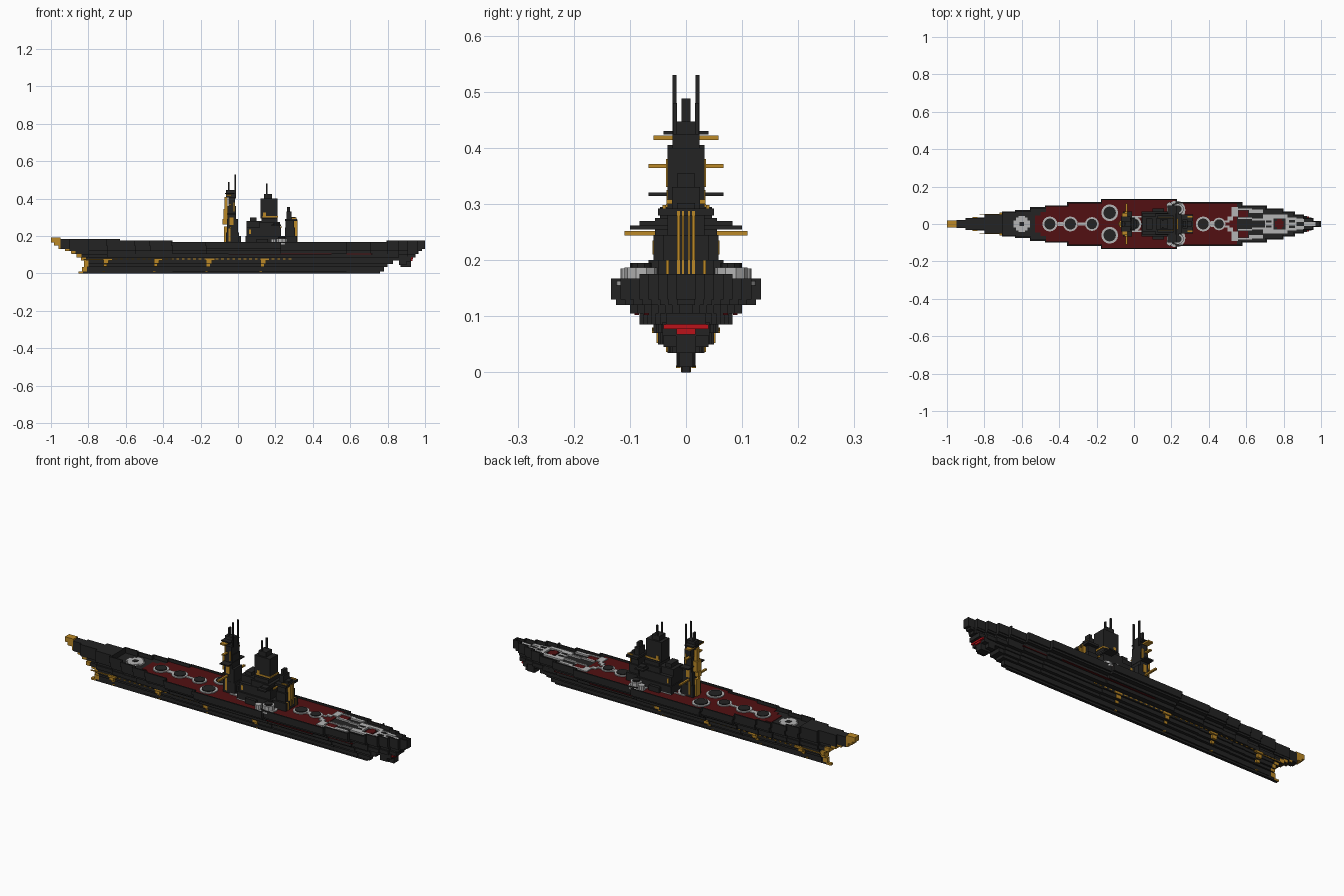
import bpy, bmesh, math

if "Cube" in bpy.data.objects:
    bpy.data.objects.remove(bpy.data.objects["Cube"], do_unlink=True)


def material(name, r, g, b):
    m = bpy.data.materials.new(name)
    m.use_nodes = True
    m.diffuse_color = (r, g, b, 1)
    m.node_tree.nodes["Principled BSDF"].inputs["Base Color"].default_value = (r, g, b, 1)
    return m


BLACK = material("black", 0.017, 0.017, 0.017)
RED = material("deck red", 0.085, 0.005, 0.006)
GLOW = material("bright red", 0.5, 0.006, 0.01)
GOLD = material("gold", 0.5, 0.25, 0.02)
GREY = material("light grey", 0.46, 0.46, 0.46)


def finish(name, bm, mat):
    bmesh.ops.recalc_face_normals(bm, faces=bm.faces[:])
    me = bpy.data.meshes.new(name)
    bm.to_mesh(me)
    bm.free()
    me.materials.append(mat)
    ob = bpy.data.objects.new(name, me)
    bpy.context.collection.objects.link(ob)
    return ob


def blocks(name, mat, boxes):
    """Boxes x0,x1,y0,y1,z0,z1; a y0 of None is centred, any other is mirrored."""
    bm = bmesh.new()
    for x0, x1, y0, y1, z0, z1 in boxes:
        spans = [(-y1, y1)] if y0 is None else [(y0, y1), (-y1, -y0)]
        for a, b in spans:
            vs = bmesh.ops.create_cube(bm, size=1)["verts"]
            for v in vs:
                v.co = (x1 if v.co.x > 0 else x0, b if v.co.y > 0 else a, z1 if v.co.z > 0 else z0)
    return finish(name, bm, mat)


def discs(name, mat, items, sides=16):
    """Upright cylinders x,y,radius,z0,z1; mirrored when y is not zero."""
    bm = bmesh.new()
    for x, y, r, z0, z1 in items:
        for s in ((1, -1) if y else (1,)):
            vs = bmesh.ops.create_cone(bm, cap_ends=True, segments=sides, radius1=r,
                                       radius2=r, depth=z1 - z0)["verts"]
            bmesh.ops.translate(bm, verts=vs, vec=(x, s * y, (z0 + z1) / 2))
    return finish(name, bm, mat)


def prism(name, mat, steps, z0, z1):
    """Stepped plan outline from (x0, x1, half width) spans, extruded upwards."""
    side = []
    for x0, x1, h in steps:
        side += [(x0, h), (x1, h)]
    pts = side + [(x, -h) for x, h in reversed(side)]
    bm = bmesh.new()
    f = bm.faces.new([bm.verts.new((x, y, z0)) for x, y in pts])
    ext = bmesh.ops.extrude_face_region(bm, geom=[f])
    bmesh.ops.translate(bm, verts=[g for g in ext["geom"] if isinstance(g, bmesh.types.BMVert)],
                        vec=(0, 0, z1 - z0))
    return finish(name, bm, mat)


# Plan of the hull: start of each span and its half width
PLAN = [(-1, .016), (-.95, .022), (-.9, .033), (-.8, .05), (-.7, .067), (-.63, .075), (-.55, .09),
        (-.47, .1), (-.35, .117), (-.17, .134), (.23, .117), (.58, .1), (.71, .083), (.8, .067),
        (.86, .05), (.91, .033), (.96, .017), (1, 0)]
SPANS = [(a[0], b[0], a[1]) for a, b in zip(PLAN, PLAN[1:])]


def clip(xa, xb, width):
    out = []
    for x0, x1, h in SPANS:
        a, b = max(x0, xa), min(x1, xb)
        if b > a:
            out.append((a, b, width(h)))
    return out


# Hull layers: z0, z1, half width, bow x, stern x
LAYERS = [(0, .01, .008, -.85, .76), (.01, .035, .017, -.83, .78), (.035, .05, .033, -.82, .80),
          (.05, .07, .05, -.82, .83), (.07, .085, .058, -.835, .87), (.085, .105, .083, -.86, .95),
          (.105, .12, .1, -.89, .965), (.12, .13, .125, -.92, .985), (.13, .155, .134, -.955, 1)]
stem = []
for i, (z0, z1, w, xa, xb) in enumerate(LAYERS):
    p = 1 if w > .09 else .6
    steps = clip(xa, xb, lambda h: max(.007, w * (h / .134) ** p))
    prism(f"hull_layer_{i + 1}", BLACK, steps, z0, z1)
    stem.append((xa - .004, xa + .022, None, steps[0][2] + .002, z0 + .0005, z1 + .0005))

# Gold stem and bow cap
stem += [(-.985, -.93, None, .018, .15, .165), (-1, -.95, None, .018, .165, .191),
         (-.825, -.67, .0505, .054, .072, .078)]
blocks("bow_stem", GOLD, stem)

# Bulwark around the deck, closed across each step
rail = []
for i, (x0, x1, h) in enumerate(SPANS):
    top = .19 if x0 < -.95 else .183 if x0 < -.64 else .175 if x0 < -.36 or x0 > .79 else .167
    if x1 <= -.7:
        rail.append((x0 + (.03 if i == 0 else 0), x1, None, h, .15, top))
    else:
        rail.append((x0, x1, h - .007, h, .15, top))
    if i and x1 > -.7:
        g = SPANS[i - 1][2]
        x = x0 if h < g else x0 - .007
        rail.append((x - (.007 if h < g else 0), x + (0 if h < g else .007), min(g, h) - .007,
                     max(g, h), .15, top))
rail.append((.99, 1, None, .017, .13, .175))
blocks("bulwark", BLACK, rail)

# Red main deck
deck = [(-.53, -.5, .045), (-.5, -.47, .065)] + clip(-.47, .55, lambda h: h - .007)
prism("main_deck", RED, deck, .154, .158)

# Hull trim: gold dashes and brackets, red strips under the overhang
dashes = [(-.66 + k * .03, -.645 + k * .03, .0575, .0595, .074, .080) for k in range(32)]
blocks("hull_dashes", GOLD, dashes)
brackets = []
for x in (-.7, -.43, -.15, .14):
    brackets += [(x - .02, x + .025, .05, .061, .07, .08), (x - .018, x + .008, .04, .053, .052, .07),
                 (x - .018, x, .025, .036, .036, .05)]
    brackets.append((x - .025, x - .012, .01, .018, .008, .012))
blocks("hull_brackets", GOLD, brackets)
blocks("overhang_strip", RED, [(-.05, .5, .084, .092, .102, .106), (.5, .72, .066, .075, .102, .106)])

# Stern drive pods with glowing exhausts
blocks("drive_pods", BLACK, [(.86, .9, None, .04, .045, .09), (.87, .925, None, .018, .035, .09),
                             (.9, .925, None, .042, .065, .09)])
blocks("drive_exhaust", GLOW, [(.925, .935, None, .04, .077, .085), (.925, .932, None, .017, .068, .077)])

# Turret wells along the deck: grey rings with dark turrets
WELLS = [(-.45, 0, .04), (-.34, 0, .04), (-.225, 0, .037), (-.13, .06, .045), (.37, 0, .04),
         (.455, 0, .034), (.225, .075, .05), (0, 0, .04)]
discs("turret_rings", GREY, [(x, y, r, .155, .163) for x, y, r in WELLS])
discs("turrets", BLACK, [(x, y, r * .74, .155, .167) for x, y, r in WELLS])
blocks("ring_links", GREY, [(-.41, -.38, None, .012, .155, .162), (-.3, -.26, None, .008, .155, .162),
                            (.41, .43, None, .015, .155, .162), (-.02, .1, .035, .043, .155, .163),
                            (.04, .16, .06, .068, .155, .163)])

# Diamond badge on the foredeck
blocks("foredeck_diamond", GREY, [(-.645, -.555, None, .018, .154, .163), (-.63, -.57, None, .034, .154, .163),
                                  (-.618, -.582, None, .044, .154, .163)])
blocks("foredeck_diamond_centre", BLACK, [(-.612, -.588, None, .012, .16, .165)])

# After deck equipment
blocks("after_deck_frames", GREY, [
    (.48, .51, .008, .02, .154, .163), (.5, .53, .02, .04, .154, .163), (.52, .555, .04, .09, .154, .163),
    (.555, .63, .026, .036, .154, .163), (.555, .63, .074, .084, .154, .163), (.615, .69, .06, .078, .154, .163),
    (.63, .7, .02, .03, .154, .163), (.69, .82, .03, .05, .154, .163), (.7, .745, None, .03, .154, .163),
    (.81, .87, None, .034, .154, .163), (.87, .91, .012, .03, .154, .163), (.91, .97, None, .01, .154, .163)])
blocks("after_deck_hatches", RED, [(.56, .61, .038, .072, .154, .16), (.755, .8, None, .016, .154, .16),
                                   (.765, .79, None, .026, .154, .16)])
blocks("after_deck_vents", BLACK, [(.83, .86, .008, .022, .16, .165), (.705, .735, .008, .02, .16, .165)])

# Forward tower
blocks("forward_tower", BLACK, [
    (-.065, .005, None, .034, .155, .22), (-.06, 0, None, .033, .22, .29), (-.055, -.012, None, .033, .29, .36),
    (-.05, -.015, None, .033, .36, .405), (-.065, -.015, None, .017, .405, .447), (-.07, -.02, None, .04, .424, .43),
    (-.06, -.01, None, .067, .314, .321), (-.053, -.045, None, .008, .447, .488),
    (-.019, -.011, .017, .024, .40, .53), (.005, .015, None, .02, .155, .2)])
blocks("forward_tower_yards", GOLD, [
    (-.045, -.034, None, .11, .244, .252), (-.05, -.036, None, .067, .364, .371),
    (-.065, -.036, None, .058, .414, .422)])
blocks("forward_tower_trim", GOLD, [
    (-.074, -.06, None, .016, .16, .25), (-.082, -.055, None, .012, .262, .29), (-.078, -.05, None, .02, .29, .345),
    (-.072, -.055, None, .012, .345, .41), (-.05, -.04, .033, .036, .17, .24), (-.045, -.025, .033, .036, .26, .3),
    (-.025, -.018, .033, .036, .33, .38)])

# Central funnel block
blocks("central_block", BLACK, [
    (.04, .24, None, .067, .155, .2), (.045, .23, None, .058, .2, .245), (.045, .125, None, .04, .245, .28),
    (.065, .1, None, .03, .28, .30), (.115, .225, None, .055, .245, .275), (.125, .21, None, .046, .275, .295),
    (.12, .21, None, .033, .295, .40), (.138, .182, None, .024, .40, .425), (.15, .158, .016, .023, .42, .48),
    (.1, .16, .05, .083, .155, .185), (.18, .23, None, .1, .255, .262), (.19, .225, None, .083, .262, .27)])
blocks("central_trim", GOLD, [(.13, .215, None, .035, .300, .308), (.135, .15, .033, .035, .308, .325),
                              (.215, .235, None, .03, .245, .252), (.06, .07, .058, .06, .21, .235)])

# Side gun housings
discs("side_housings", GREY, [(.235, .08, .03, .155, .187), (.19, .1, .017, .155, .185)], 10)
discs("side_housing_caps", BLACK, [(.235, .08, .02, .187, .195)], 10)

# After tower
blocks("after_tower", BLACK, [
    (.235, .315, None, .05, .155, .2), (.25, .305, None, .04, .2, .245), (.255, .3, None, .033, .245, .29),
    (.25, .316, None, .05, .28, .292), (.258, .285, None, .025, .29, .33), (.263, .278, None, .015, .33, .355),
    (.285, .308, None, .016, .292, .302)])
blocks("after_tower_stripes", GOLD, [(.3, .317, .004, .007, .175, .288), (.3, .317, .011, .016, .175, .288),
                                     (.29, .318, .03, .036, .16, .2), (.285, .314, .036, .042, .292, .298)])
